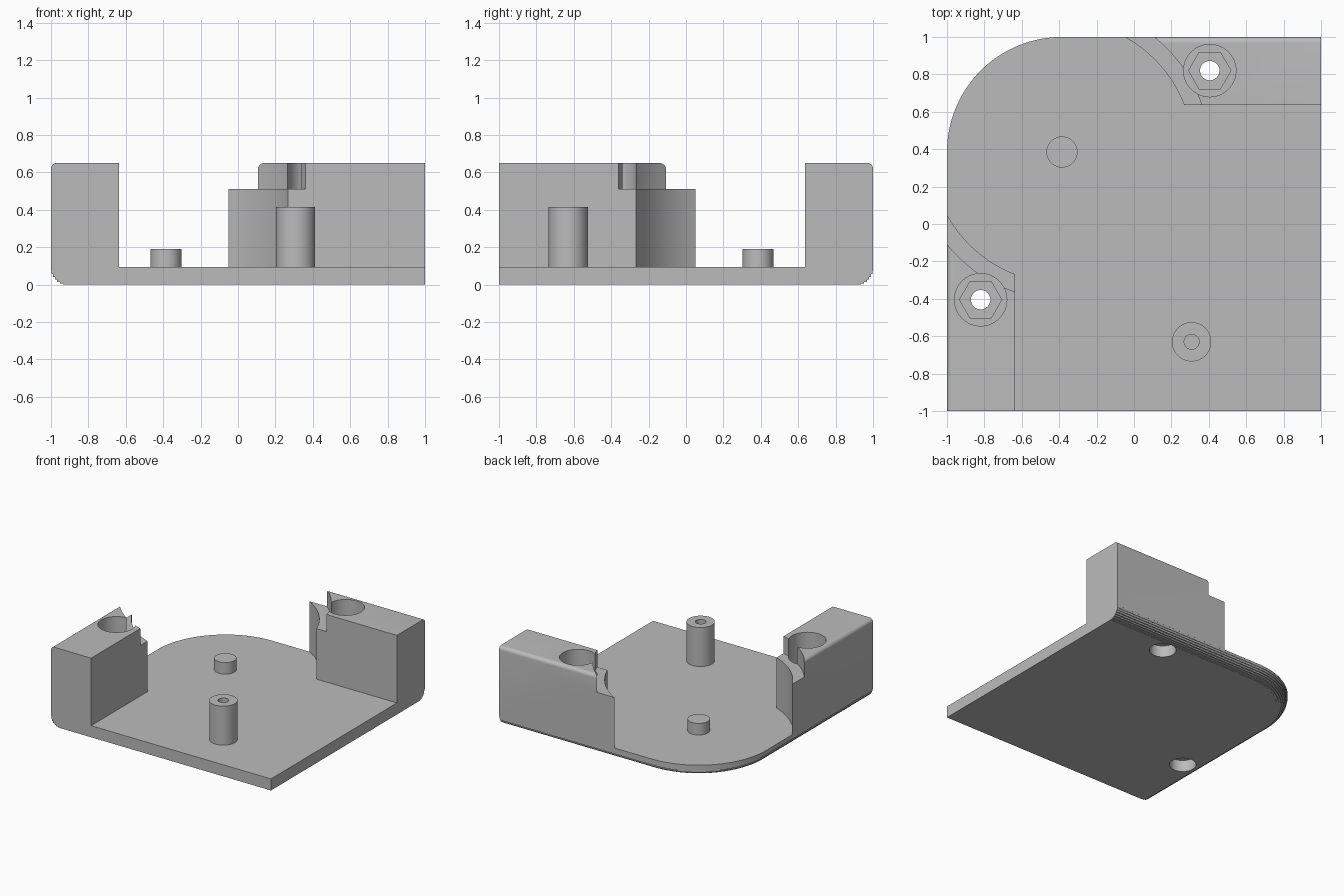
import bpy, bmesh, math

cube = bpy.data.objects.get("Cube")
if cube:
    bpy.data.objects.remove(cube, do_unlink=True)

grey = bpy.data.materials.new("plain grey")
grey.use_nodes = True
grey.diffuse_color = (0.5, 0.5, 0.5, 1)
grey.node_tree.nodes["Principled BSDF"].inputs["Base Color"].default_value = (0.5, 0.5, 0.5, 1)

FLOOR, STEP, TOP = 0.095, 0.51, 0.65
WALL = 0.635          # inner face of both walls
PIVOT = (-0.385, 0.385)
CORNER = 0.615        # corner radius, concentric with the small pin
BOSSES = [(0.405, 0.82), (-0.82, -0.405)]


def loft(name, rings):
    """Closed solid through a stack of equal-length rings."""
    bm = bmesh.new()
    loops = [[bm.verts.new(p) for p in ring] for ring in rings]
    n = len(loops[0])
    bm.faces.new(loops[0][::-1])
    bm.faces.new(loops[-1])
    for a, b in zip(loops, loops[1:]):
        for i in range(n):
            j = (i + 1) % n
            bm.faces.new((a[i], a[j], b[j], b[i]))
    bmesh.ops.recalc_face_normals(bm, faces=bm.faces)
    mesh = bpy.data.meshes.new(name)
    bm.to_mesh(mesh)
    bm.free()
    mesh.materials.append(grey)
    ob = bpy.data.objects.new(name, mesh)
    bpy.context.collection.objects.link(ob)
    return ob


def cylinder(name, centre, r, z0, z1, n=64):
    def ring(z):
        return [(centre[0] + r * math.cos(math.tau * i / n),
                 centre[1] + r * math.sin(math.tau * i / n), z) for i in range(n)]
    return loft(name, [ring(z0), ring(z1)])


def box(name, x0, x1, y0, y1, z0, z1):
    return loft(name, [[(x0, y0, z), (x1, y0, z), (x1, y1, z), (x0, y1, z)] for z in (z0, z1)])


def cut(target, cutter):
    cutter.hide_render = True
    mod = target.modifiers.new("cut", 'BOOLEAN')
    mod.operation = 'DIFFERENCE'
    mod.solver = 'EXACT'
    mod.object = cutter
    bpy.context.view_layer.objects.active = target
    bpy.ops.object.modifier_apply(modifier=mod.name)
    bpy.data.objects.remove(cutter, do_unlink=True)


def outline(inset, z):
    """Plan outline; only the left, back and round corner sides move inwards."""
    pts = [(-1 + inset, -1, z), (1, -1, z), (1, 1 - inset, z)]
    r = CORNER - inset
    for i in range(33):
        a = math.pi / 2 * (1 + i / 32)
        pts.append((PIVOT[0] + r * math.cos(a), PIVOT[1] + r * math.sin(a), z))
    return pts


# Housing: stepped round under the rim, smooth round on top
rings = []
R, steps = 0.09, 8
for k in range(steps):
    a0, a1 = (math.pi / 2 * (k + d) / steps for d in (0, 1))
    inset = R * (1 - math.sin((a0 + a1) / 2))
    rings += [outline(inset, R * (1 - math.cos(a0))), outline(inset, R * (1 - math.cos(a1)))]
rings.append(outline(0, R))
r = 0.03
for k in range(7):
    a = math.pi / 2 * k / 6
    rings.append(outline(r * (1 - math.cos(a)), TOP - r + r * math.sin(a)))
housing = loft("housing", rings)

# Open interior and the two round clearances around the pin
cut(housing, box("interior_cutter", -WALL, 1.2, -1.2, WALL, FLOOR, 1))
cut(housing, cylinder("lower_clearance", PIVOT, 0.70, FLOOR, 1, 128))
cut(housing, cylinder("upper_clearance", PIVOT, 0.788, STEP, 1, 128))

# Screw holes: wide bore, nut pocket, shaft and screw head recess
for c in BOSSES:
    cut(housing, cylinder("bore_cutter", c, 0.14, 0.3, 1))
    cut(housing, cylinder("nut_cutter", c, 0.113, 0.2, 0.5, 6))
    cut(housing, cylinder("shaft_cutter", c, 0.052, -0.1, 0.5, 32))
    cut(housing, cylinder("head_cutter", c, 0.10, -0.1, 0.095, 48))

# Small pin and hollow post on the floor
pin = cylinder("small_pin", PIVOT, 0.083, FLOOR - 0.02, 0.19)
post_centre = (0.308, -0.63)
post = cylinder("hollow_post", post_centre, 0.105, FLOOR - 0.02, 0.415)
cut(post, cylinder("post_hole_cutter", post_centre, 0.04, 0.15, 0.6, 32))

for ob in (housing, pin, post):
    bpy.ops.object.select_all(action='DESELECT')
    ob.select_set(True)
    bpy.context.view_layer.objects.active = ob
    bpy.ops.object.shade_smooth_by_angle(angle=math.radians(30))
